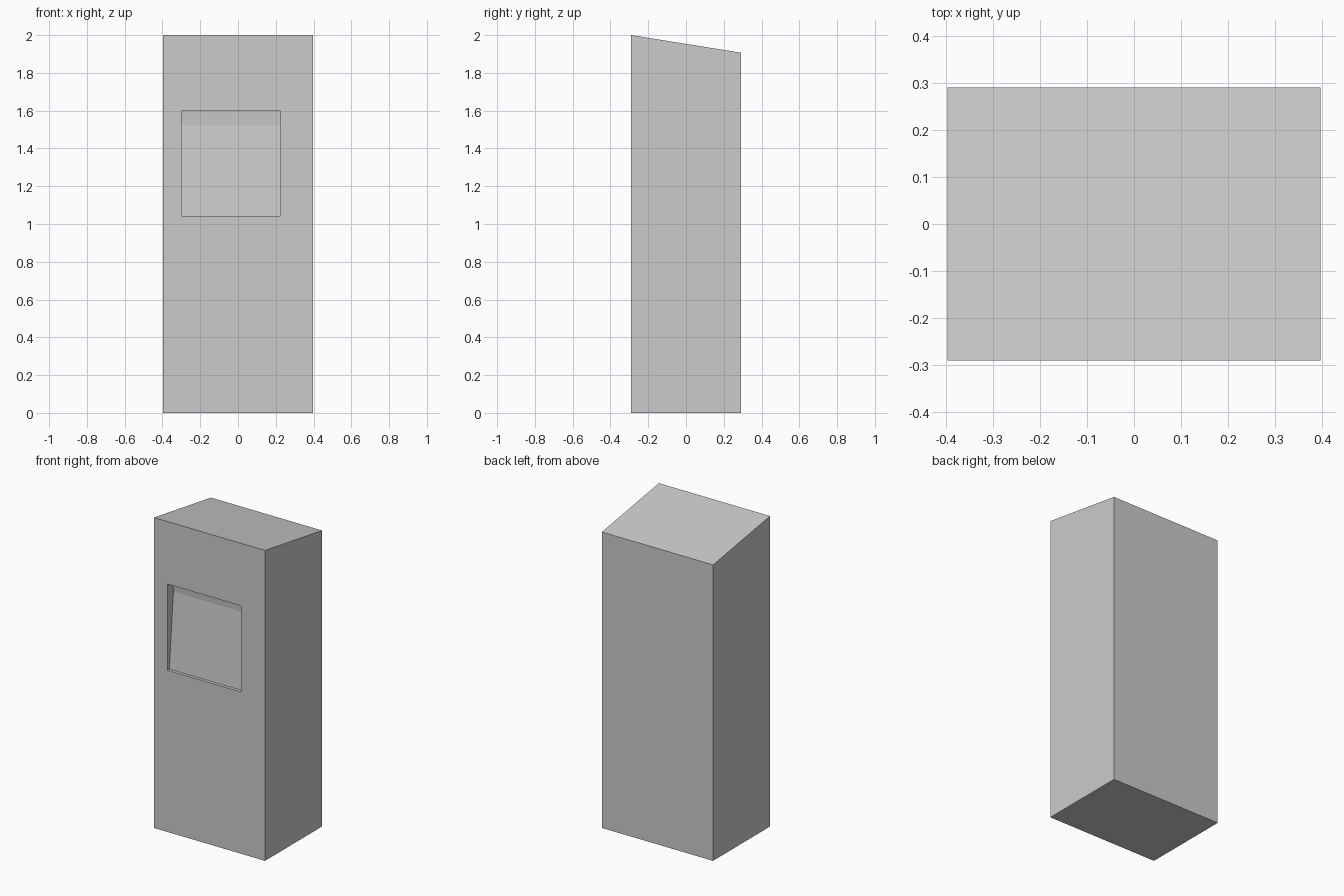
import bpy, bmesh

if "Cube" in bpy.data.objects:
    bpy.data.objects.remove(bpy.data.objects["Cube"])

FRONT = -0.29


def extruded_profile(name, profile, x0, x1):
    """Extrude a (y, z) side profile along x from x0 to x1."""
    bm = bmesh.new()
    face = bm.faces.new([bm.verts.new((x0, y, z)) for y, z in profile])
    ext = bmesh.ops.extrude_face_region(bm, geom=[face])
    verts = [g for g in ext["geom"] if isinstance(g, bmesh.types.BMVert)]
    bmesh.ops.translate(bm, verts=verts, vec=(x1 - x0, 0, 0))
    bmesh.ops.recalc_face_normals(bm, faces=bm.faces)
    mesh = bpy.data.meshes.new(name)
    bm.to_mesh(mesh)
    bm.free()
    obj = bpy.data.objects.new(name, mesh)
    bpy.context.collection.objects.link(obj)
    return obj


# Cabinet with a top that slopes down to the back
cabinet = extruded_profile(
    "cabinet",
    [(FRONT, 0), (-FRONT, 0), (-FRONT, 1.907), (FRONT, 2.0)],
    -0.396, 0.396)

# Screen recess: leaning back panel with a faint crease near the top
recess = extruded_profile(
    "screen_recess_cutter",
    [(FRONT - 0.1, 1.042), (FRONT + 0.02, 1.042), (FRONT + 0.061, 1.525),
     (FRONT + 0.056, 1.597), (FRONT - 0.1, 1.597)],
    -0.30, 0.224)
recess.hide_render = True
recess.hide_set(True)

cut = cabinet.modifiers.new("screen_recess", 'BOOLEAN')
cut.operation = 'DIFFERENCE'
cut.solver = 'EXACT'
cut.object = recess
